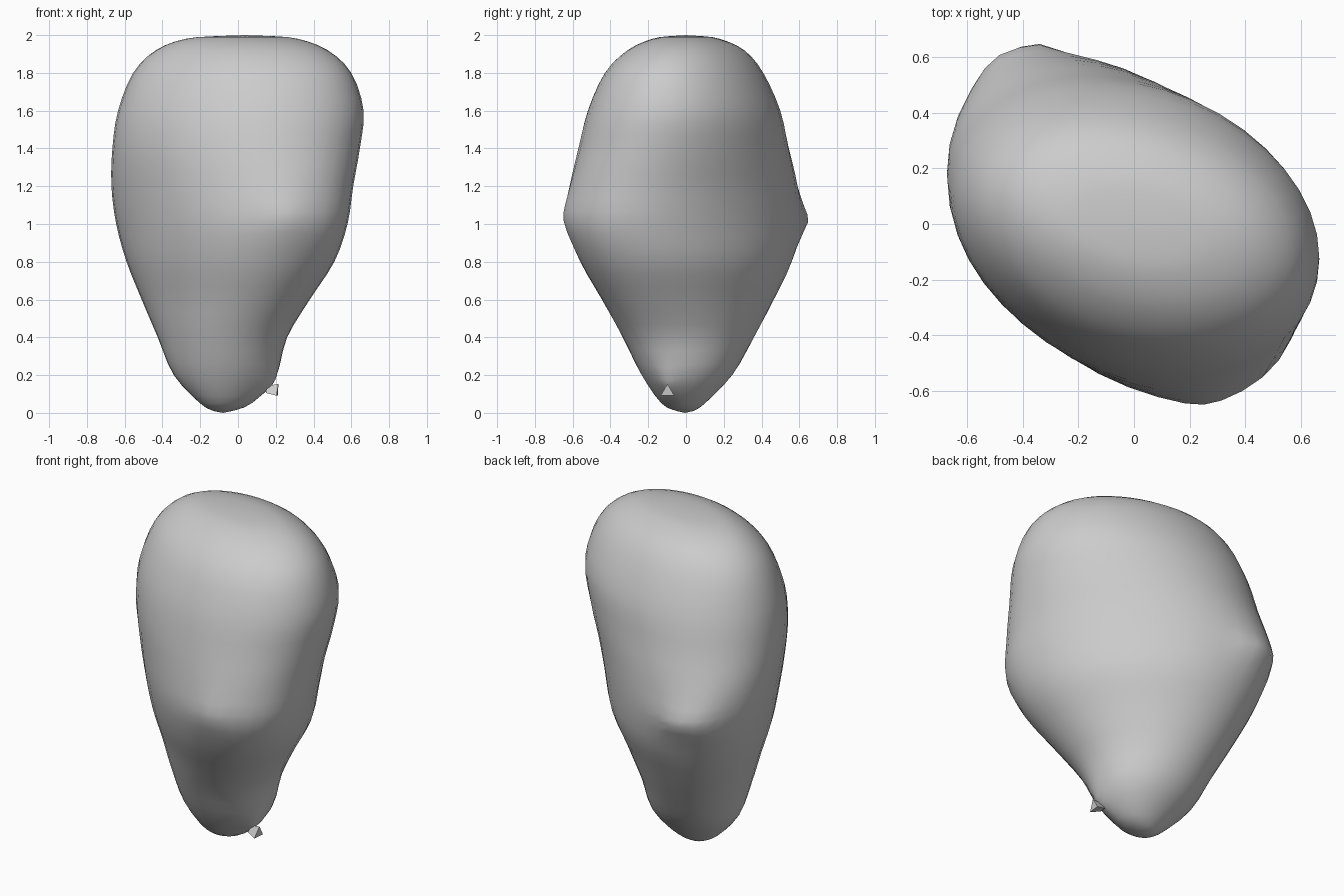
import bpy, bmesh, math
from mathutils import Vector

cube = bpy.data.objects.get("Cube")
if cube:
    bpy.data.objects.remove(cube, do_unlink=True)

grey = bpy.data.materials.new("plain_grey")
grey.use_nodes = True
colour = (0.6, 0.6, 0.6, 1)
grey.diffuse_color = colour
grey.node_tree.nodes["Principled BSDF"].inputs["Base Color"].default_value = colour

# Height, x limits, y limits and diagonal skew of each cross-section
LEVELS = [Vector(row) for row in (
    (0.01, -0.13, -0.03, -0.05, 0.04, 0),
    (0.05, -0.20, 0.07, -0.13, 0.10, 0),
    (0.20, -0.34, 0.20, -0.235, 0.245, -.10),
    (0.40, -0.425, 0.26, -0.335, 0.36, -.20),
    (0.60, -0.51, 0.38, -0.445, 0.465, -.31),
    (0.80, -0.59, 0.51, -0.56, 0.56, -.36),
    (1.00, -0.645, 0.58, -0.63, 0.605, -.40),
    (1.20, -0.67, 0.61, -0.61, 0.59, -.35),
    (1.40, -0.665, 0.645, -0.57, 0.545, -.26),
    (1.60, -0.635, 0.665, -0.52, 0.50, -.21),
    (1.80, -0.555, 0.60, -0.43, 0.41, -.22),
    (1.92, -0.435, 0.475, -0.31, 0.31, -.23),
    (1.98, -0.28, 0.32, -0.18, 0.18, -.2),
    (1.995, -0.11, 0.18, -0.08, 0.08, -.1),
)]
SIDES, STEPS = 40, 3

# Points the surface is drawn towards: target, reach, strength
PULLS = [
    (Vector((0.25, -0.69, 1.05)), 0.20, 0.35),
    (Vector((-0.54, 0.69, 1.03)), 0.18, 0.6),
    (Vector((-0.35, 0.70, 1.02)), 0.12, 0.7),
    (Vector((0.20, -0.11, 0.13)), 0.12, 0.6),
]


def blend(i, t):
    """Smooth curve through neighbouring cross-sections."""
    last = len(LEVELS) - 1
    a, b, c, d = (LEVELS[min(max(i + k, 0), last)] for k in (-1, 0, 1, 2))
    return 0.5 * (2 * b + (c - a) * t + (2 * a - 5 * b + 4 * c - d) * t * t
                  + (3 * b - a - 3 * c + d) * t ** 3)


def section(row):
    """Skewed ellipse that just touches the given limits."""
    z, x0, x1, y0, y1, skew = row
    for k in range(SIDES):
        a = math.tau * k / SIDES
        u = math.cos(a)
        v = skew * u + math.sqrt(1 - skew ** 2) * math.sin(a)
        yield Vector(((x0 + x1 + (x1 - x0) * u) / 2, (y0 + y1 + (y1 - y0) * v) / 2, z))


def finish(bm, name):
    bmesh.ops.recalc_face_normals(bm, faces=bm.faces)
    mesh = bpy.data.meshes.new(name)
    bm.to_mesh(mesh)
    bm.free()
    mesh.materials.append(grey)
    obj = bpy.data.objects.new(name, mesh)
    bpy.context.collection.objects.link(obj)
    return obj


# Body: lofted sections closed at both ends
bm = bmesh.new()
rows = [blend(i, s / STEPS) for i in range(len(LEVELS) - 1) for s in range(STEPS)]
rows.append(LEVELS[-1])
rings = [[bm.verts.new(p) for p in section(row)] for row in rows]
for low, high in zip(rings, rings[1:]):
    for k in range(SIDES):
        n = (k + 1) % SIDES
        bm.faces.new((low[k], low[n], high[n], high[k]))
for ring, z in ((rings[0], 0), (rings[-1], 2)):
    centre = sum((v.co for v in ring), Vector()) / SIDES
    tip = bm.verts.new((centre.x, centre.y, z))
    for k in range(SIDES):
        bm.faces.new((ring[k], ring[(k + 1) % SIDES], tip))

# Swellings and pinched points on the body
for target, reach, strength in PULLS:
    for v in bm.verts:
        gap = target - v.co
        v.co += gap * strength * math.exp(-(gap.length / reach) ** 2)
body = finish(bm, "stone_body")
bpy.context.view_layer.objects.active = body
body.select_set(True)
bpy.ops.object.shade_smooth_by_angle(angle=math.radians(50))

# Small three-sided stub near the foot
bm = bmesh.new()
bmesh.ops.create_cone(bm, cap_ends=True, segments=3, radius1=0.025, radius2=0.042, depth=0.06)
turn = Vector((1, -0.1, -0.1)).to_track_quat('Z', 'Y')
for v in bm.verts:
    v.co = turn @ v.co + Vector((0.18, -0.095, 0.115))
finish(bm, "foot_stub")
